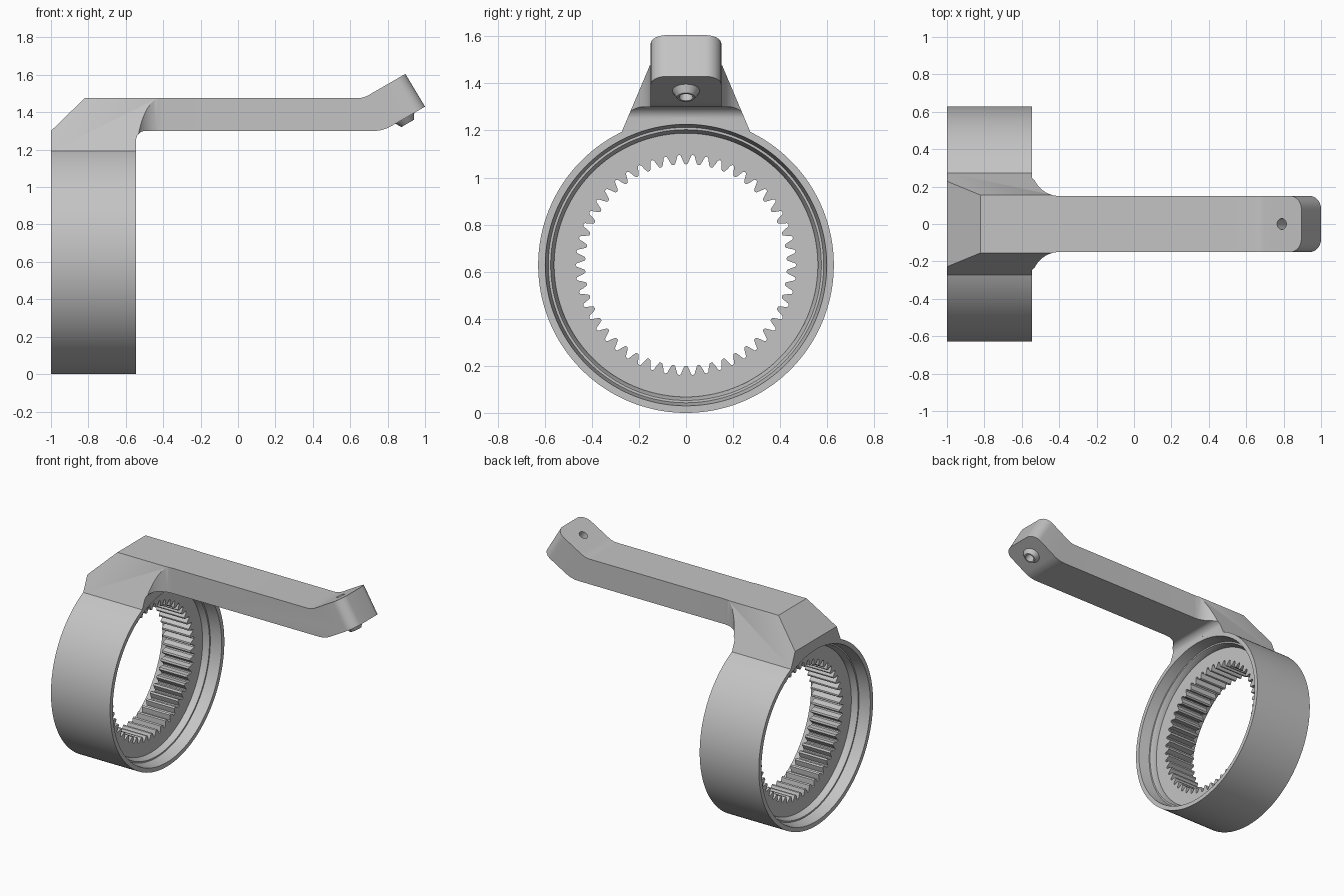
import bpy, bmesh, math
from mathutils import Vector

cube = bpy.data.objects.get("Cube")
if cube:
    bpy.data.objects.remove(cube, do_unlink=True)

grey = bpy.data.materials.new("light_grey_plastic")
grey.use_nodes = True
COLOUR = (0.55, 0.55, 0.55, 1)
grey.diffuse_color = COLOUR
for node in grey.node_tree.nodes:
    if node.type == "BSDF_PRINCIPLED":
        node.inputs["Base Color"].default_value = COLOUR


def make_object(name, bm):
    bmesh.ops.recalc_face_normals(bm, faces=bm.faces[:])
    mesh = bpy.data.meshes.new(name)
    bm.to_mesh(mesh)
    bm.free()
    obj = bpy.data.objects.new(name, mesh)
    bpy.context.collection.objects.link(obj)
    mesh.materials.append(grey)
    return obj


def prism(name, points, place, low, high):
    """Extrude a closed outline; place(u, v, depth) gives the 3D point."""
    bm = bmesh.new()
    a = [bm.verts.new(place(u, v, low)) for u, v in points]
    b = [bm.verts.new(place(u, v, high)) for u, v in points]
    bm.faces.new(a)
    bm.faces.new(b[::-1])
    n = len(points)
    for i in range(n):
        j = (i + 1) % n
        bm.faces.new((a[i], a[j], b[j], b[i]))
    return make_object(name, bm)


def lathe(name, profile, steps):
    """Turn a closed (x, radius) profile about x; a list radius repeats."""
    bm = bmesh.new()
    rings = []
    for s in range(steps):
        t = 2 * math.pi * s / steps
        ring = []
        for x, r in profile:
            if isinstance(r, list):
                r = r[s % len(r)]
            ring.append(bm.verts.new((x, r * math.sin(t), r * math.cos(t))))
        rings.append(ring)
    n = len(profile)
    for s in range(steps):
        p, q = rings[s], rings[(s + 1) % steps]
        for i in range(n):
            j = (i + 1) % n
            bm.faces.new((p[i], p[j], q[j], q[i]))
    return make_object(name, bm)


def fillet(start, corner, end, n=12):
    """Circular arc from start to end, tangent to both legs of the corner."""
    p, c, q = Vector(start), Vector(corner), Vector(end)
    w = math.cos((c - p).angle(q - c) / 2)
    out = []
    for i in range(n + 1):
        t = i / n
        k = (1 - t) ** 2, 2 * w * t * (1 - t), t * t
        out.append(tuple((p * k[0] + c * k[1] + q * k[2]) / sum(k)))
    return out


def combine(obj, cutter, operation):
    """Apply a boolean at once and discard the cutter."""
    cutter.hide_render = True
    mod = obj.modifiers.new("combine", "BOOLEAN")
    mod.operation, mod.object, mod.solver = operation, cutter, "EXACT"
    deps = bpy.context.evaluated_depsgraph_get()
    mesh = bpy.data.meshes.new_from_object(obj.evaluated_get(deps))
    obj.modifiers.clear()
    obj.data = mesh
    bpy.data.objects.remove(cutter, do_unlink=True)


def cylinder(radius, depth, location, tilt, sides):
    bpy.ops.mesh.primitive_cylinder_add(
        vertices=sides, radius=radius, depth=depth,
        location=location, rotation=(0, math.radians(tilt), 0))
    return bpy.context.object


# Gear ring: stepped bores either side of a toothed web
CENTRE, MID = 0.628, -0.7725
tooth = [0.428, 0.430, 0.445, 0.465, 0.469, 0.465, 0.445, 0.430]
half = [(0.2275, 0.628), (0.2275, 0.598), (0.15, 0.585), (0.15, 0.575),
        (0.115, 0.56), (0.108, 0.56), (0.108, tooth)]
profile = [(MID + x, r) for x, r in half]
profile += [(MID - x, r) for x, r in reversed(half)]
gear_ring = lathe("gear_ring", profile, 50 * len(tooth))
gear_ring.location.z = CENTRE

# Arm and neck: side outline, trimmed by the plan and end outlines
side = [(-1, 1.1), (-1, 1.30), (-0.82, 1.475)]
side += fillet((0.635, 1.475), (0.67, 1.475), (0.70, 1.4925), 6)
side += [(0.895, 1.605), (1.0, 1.43)]
side += fillet((0.82, 1.326), (0.775, 1.30), (0.723, 1.30), 8)
side += fillet((-0.495, 1.30), (-0.545, 1.30), (-0.545, 1.25))
side += [(-0.545, 1.1)]
arm = prism("arm_and_neck", side, lambda u, v, d: (u, d, v), -0.5, 0.5)

plan = [(-1.1, 0.4)] + fillet((-0.545, 0.295), (-0.545, 0.15), (-0.40, 0.15))
plan += [(1.1, 0.15)]
plan += [(x, -y) for x, y in reversed(plan)]
combine(arm, prism("plan_cutter", plan, lambda u, v, d: (u, v, d), 1, 1.8),
        "INTERSECT")

end = [(0.279, 1.18), (0.153, 1.478), (0.4, 1.478), (0.4, 1.75)]
end += [(-y, z) for y, z in reversed(end)]
combine(arm, prism("end_cutter", end, lambda u, v, d: (d, u, v), -1.2, 1.2),
        "INTERSECT")
combine(arm, cylinder(0.627, 1, (MID, 0, CENTRE), 90, 200), "DIFFERENCE")

# Rounded corners of the raised tip
bm = bmesh.new()
bm.from_mesh(arm.data)
corners = [e for e in bm.edges
           if all(v.co.x > 0.88 and abs(v.co.y) > 0.14 for v in e.verts)
           and abs(e.verts[0].co.y - e.verts[1].co.y) < 0.01]
bmesh.ops.bevel(bm, geom=corners, offset=0.07, segments=8, profile=0.5,
                affect="EDGES")
bm.to_mesh(arm.data)
bm.free()

# Pin hole through the tip, with a tapered hollow boss beneath
TOP = (0.79, 0, 1.544)
combine(arm, cylinder(0.029, 0.6, (0.84, 0, 1.457), -30, 32), "DIFFERENCE")
boss = lathe("tip_boss", [(0.2, 0.029), (0.2, 0.058), (0.2045, 0.058),
                          (0.235, 0.038), (0.235, 0.029)], 32)
boss.location = TOP
boss.rotation_euler.y = math.radians(60)

# Smooth the curved faces and keep the edges crisp
for obj in (gear_ring, arm, boss):
    bpy.ops.object.select_all(action="DESELECT")
    obj.data.materials.clear()
    obj.data.materials.append(grey)
    for face in obj.data.polygons:
        face.material_index = 0
    obj.select_set(True)
    bpy.context.view_layer.objects.active = obj
    bpy.ops.object.shade_smooth_by_angle(angle=math.radians(28))
